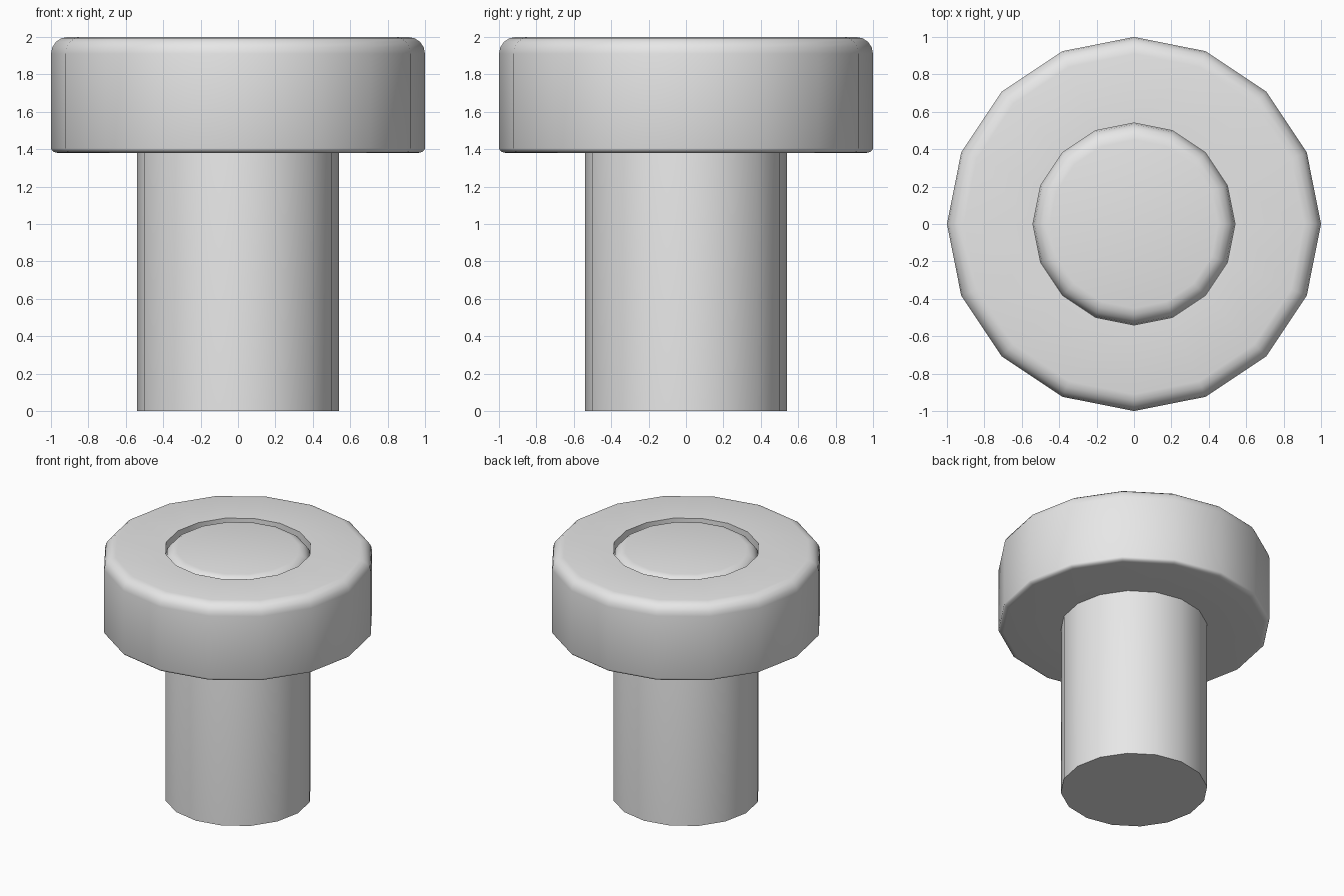
import bpy
import bmesh
from math import sin, cos, pi

SIDES = 16
SHAFT_R, HEAD_R = 0.54, 1.0
HEAD_BOTTOM, TOP = 1.38, 2.0
FILLET = 0.09

cube = bpy.data.objects.get("Cube")
if cube:
    bpy.data.objects.remove(cube, do_unlink=True)

grey = bpy.data.materials.new("light_grey")
grey.use_nodes = True
grey.diffuse_color = (0.8, 0.8, 0.8, 1)
grey.node_tree.nodes["Principled BSDF"].inputs["Base Color"].default_value = (0.8, 0.8, 0.8, 1)


def arc(r, z, width, height, start, end, steps=4):
    """Elliptical fillet points about centre (r, z)."""
    angles = [start + (end - start) * i / steps for i in range(steps + 1)]
    return [(r + width * cos(a), z + height * sin(a)) for a in angles]


def lathe(name, profile, caps=()):
    """Revolve a bottom-to-top profile, capping the listed rings."""
    bm = bmesh.new()
    rings = [[bm.verts.new((r * cos(2 * pi * i / SIDES), r * sin(2 * pi * i / SIDES), z))
              for i in range(SIDES)] for r, z in profile]
    for low, high in zip(rings, rings[1:]):
        for i in range(SIDES):
            j = (i + 1) % SIDES
            bm.faces.new((low[i], low[j], high[j], high[i]))
    for c in caps:
        bm.faces.new(rings[c] if c else rings[c][::-1])
    mesh = bpy.data.meshes.new(name)
    bm.to_mesh(mesh)
    bm.free()
    mesh.materials.append(grey)
    obj = bpy.data.objects.new(name, mesh)
    bpy.context.collection.objects.link(obj)
    bpy.ops.object.select_all(action="DESELECT")
    obj.select_set(True)
    bpy.context.view_layer.objects.active = obj
    bpy.ops.object.shade_smooth_by_angle(angle=0.7)
    return obj


# Shaft: runs through the head, with a rounded top flush with the head
lathe("shaft",
      [(SHAFT_R, 0)] + arc(SHAFT_R - FILLET, TOP - FILLET, FILLET, FILLET, 0, pi / 2),
      caps=(0, -1))

# Head: wide collar with a small lower fillet, larger upper fillet and a bore
lathe("head",
      [(SHAFT_R, HEAD_BOTTOM)]
      + arc(HEAD_R - 0.04, HEAD_BOTTOM + 0.025, 0.04, 0.025, -pi / 2, 0)
      + arc(HEAD_R - FILLET, TOP - FILLET, FILLET, FILLET, 0, pi / 2)
      + [(SHAFT_R, TOP), (SHAFT_R, TOP - FILLET)])
